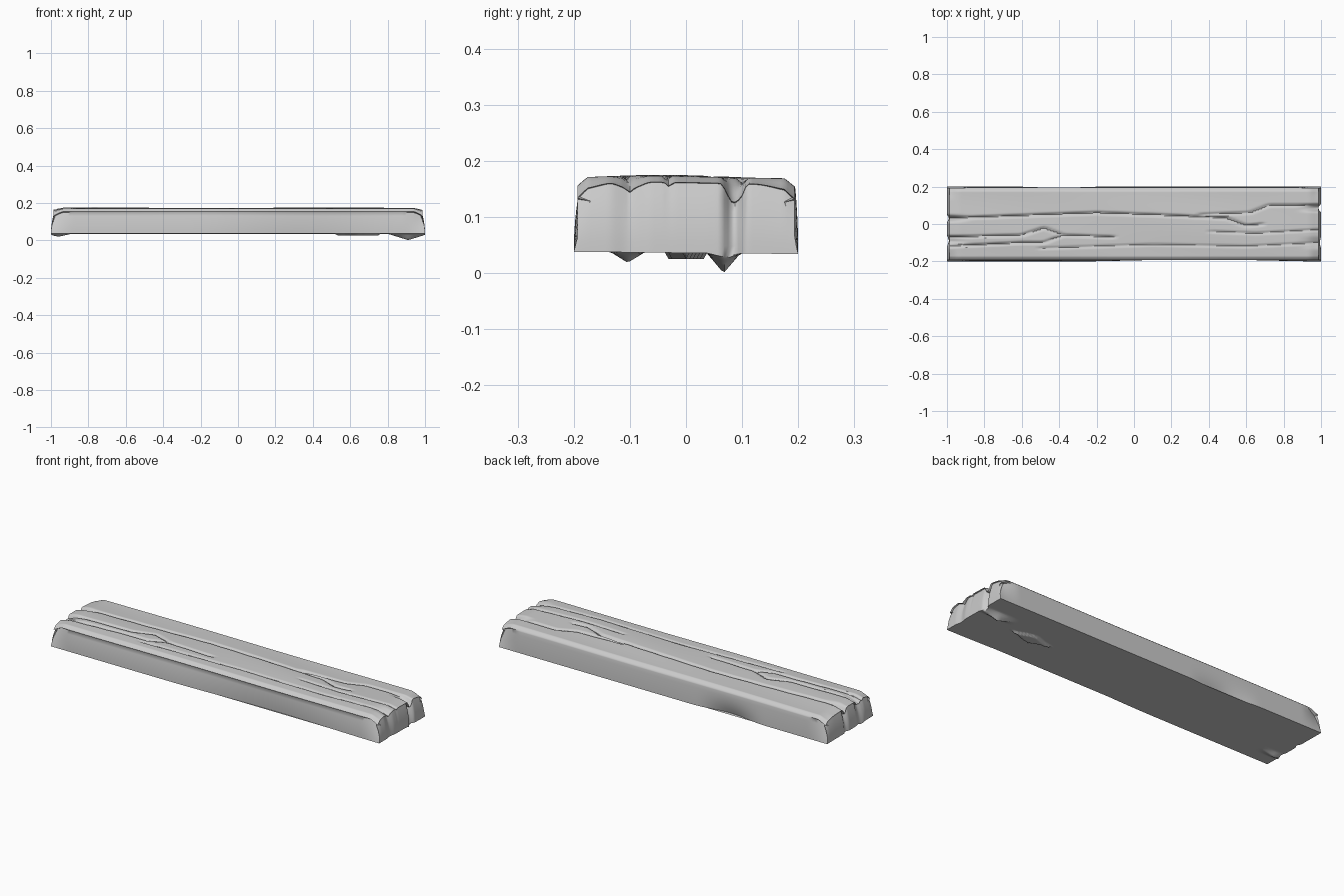
import bpy
import bmesh
import math

if "Cube" in bpy.data.objects:
    bpy.data.objects.remove(bpy.data.objects["Cube"], do_unlink=True)

NX, NY, NZ = 120, 64, 6
BASE, TOP = 0.036, 0.171

# grain cracks: depth, half width, path of (x, y)
CRACKS = [
    (0.012, 0.012, [(-1, 0.03), (-0.6, 0.045), (-0.2, 0.06), (0.2, 0.045), (0.5, 0.03), (0.6, -0.01), (0.7, 0.0)]),
    (0.011, 0.011, [(-1, -0.07), (-0.6, -0.06), (-0.48, -0.02), (-0.38, -0.06), (-0.1, -0.07)]),
    (0.011, 0.011, [(-1, -0.12), (-0.6, -0.1), (-0.48, -0.1), (-0.38, -0.06)]),
    (0.006, 0.010, [(-0.5, -0.13), (0.1, -0.11), (0.6, -0.12), (1, -0.1)]),
    (0.009, 0.012, [(0.35, 0.05), (0.62, 0.06), (0.72, 0.1), (1, 0.1)]),
    (0.007, 0.010, [(0.4, -0.04), (0.65, -0.05), (1, -0.03)]),
]
# end splits: side, y, half width, depth
SPLITS = [(1, -0.1, 0.04, 0.012), (1, 0.085, 0.025, 0.035),
          (-1, 0.03, 0.025, 0.02), (-1, -0.09, 0.035, 0.02)]


def tent(d, w):
    return max(0.0, 1 - abs(d) / w)


def soft(d, w):
    t = tent(d, w)
    return t * t * (3 - 2 * t)


def path_y(path, x):
    for (x0, y0), (x1, y1) in zip(path, path[1:]):
        if x0 <= x <= x1:
            return y0 + (y1 - y0) * (x - x0) / (x1 - x0)
    return None


def top_height(x, y):
    z = TOP + 0.003 * math.cos(14 * y + 0.6) + 0.001 * math.sin(5 * x + 20 * y)
    for depth, width, path in CRACKS:
        yc = path_y(path, x)
        if yc is not None:
            z -= depth * soft(y - yc, width)
    # rounded long edges and worn ends
    z -= 0.02 * tent(abs(y) - 0.2, 0.024)
    end = soft(abs(x) - 1, 0.07)
    z -= end * (0.012 + 0.012 * soft(abs(y) - 0.2, 0.08))
    for side, yc, width, depth in SPLITS:
        z -= soft(x - side, 0.14) * depth * soft(y - yc, width)
    return z


def base_height(x, y):
    z = BASE - 0.01 * y
    z -= 0.036 * tent(x - 0.91, 0.11) * tent(y - 0.067, 0.03)
    z -= 0.019 * tent(x + 0.96, 0.08) * tent(y + 0.104, 0.03)
    # knot on the underside
    if abs(x - 0.64) / 0.11 + abs(y) / 0.035 < 1:
        z -= 0.011
    return z


def shape(i, j, k):
    # finer spacing toward the ends
    s = 2 * i / NX - 1
    x = 0.75 * s + 0.25 * math.sin(s * math.pi / 2)
    y = 0.4 * j / NY - 0.2
    t = k / NZ
    lo, hi = base_height(x, y), top_height(x, y)
    z = lo + (hi - lo) * t
    # side hollows and corner wear
    if j in (0, NY):
        if j == 0:
            inset = 0.014 * soft(x - 0.35, 0.65) * (1 - t) + 0.01 * t * t
        else:
            inset = 0.025 * soft(x + 0.4, 0.22) * (1 - t) ** 2 + 0.005 * t * t
        inset += 0.02 * t * soft(abs(x) - 1, 0.12)
        y -= math.copysign(inset, y)
    if i in (0, NX):
        pull = 0.022 * t * t
        for side, yc, width, depth in SPLITS:
            if side * x > 0:
                pull += 0.5 * depth * soft(y - yc, width)
        x -= math.copysign(pull, x)
    return x, y, z


# plank: surface of a lattice box, shaped by the worn-timber rules
bm = bmesh.new()
verts = {}


def vert(*key):
    if key not in verts:
        verts[key] = bm.verts.new(shape(*key))
    return verts[key]


def sheet(nu, nv, key):
    for u in range(nu):
        for v in range(nv):
            bm.faces.new([vert(*key(u + a, v + b)) for a, b in ((0, 0), (1, 0), (1, 1), (0, 1))])


for k in (0, NZ):
    sheet(NX, NY, lambda u, v: (u, v, k))
for j in (0, NY):
    sheet(NX, NZ, lambda u, v: (u, j, v))
for i in (0, NX):
    sheet(NY, NZ, lambda u, v: (i, u, v))
bmesh.ops.recalc_face_normals(bm, faces=bm.faces)

mesh = bpy.data.meshes.new("plank")
bm.to_mesh(mesh)
bm.free()
plank = bpy.data.objects.new("plank", mesh)
bpy.context.collection.objects.link(plank)

# plain grey timber
grey = bpy.data.materials.new("plain grey")
grey.use_nodes = True
colour = (0.6, 0.6, 0.6, 1)
grey.diffuse_color = colour
grey.node_tree.nodes["Principled BSDF"].inputs["Base Color"].default_value = colour
mesh.materials.append(grey)

bpy.ops.object.select_all(action="DESELECT")
plank.select_set(True)
bpy.context.view_layer.objects.active = plank
bpy.ops.object.shade_smooth_by_angle(angle=math.radians(50))
